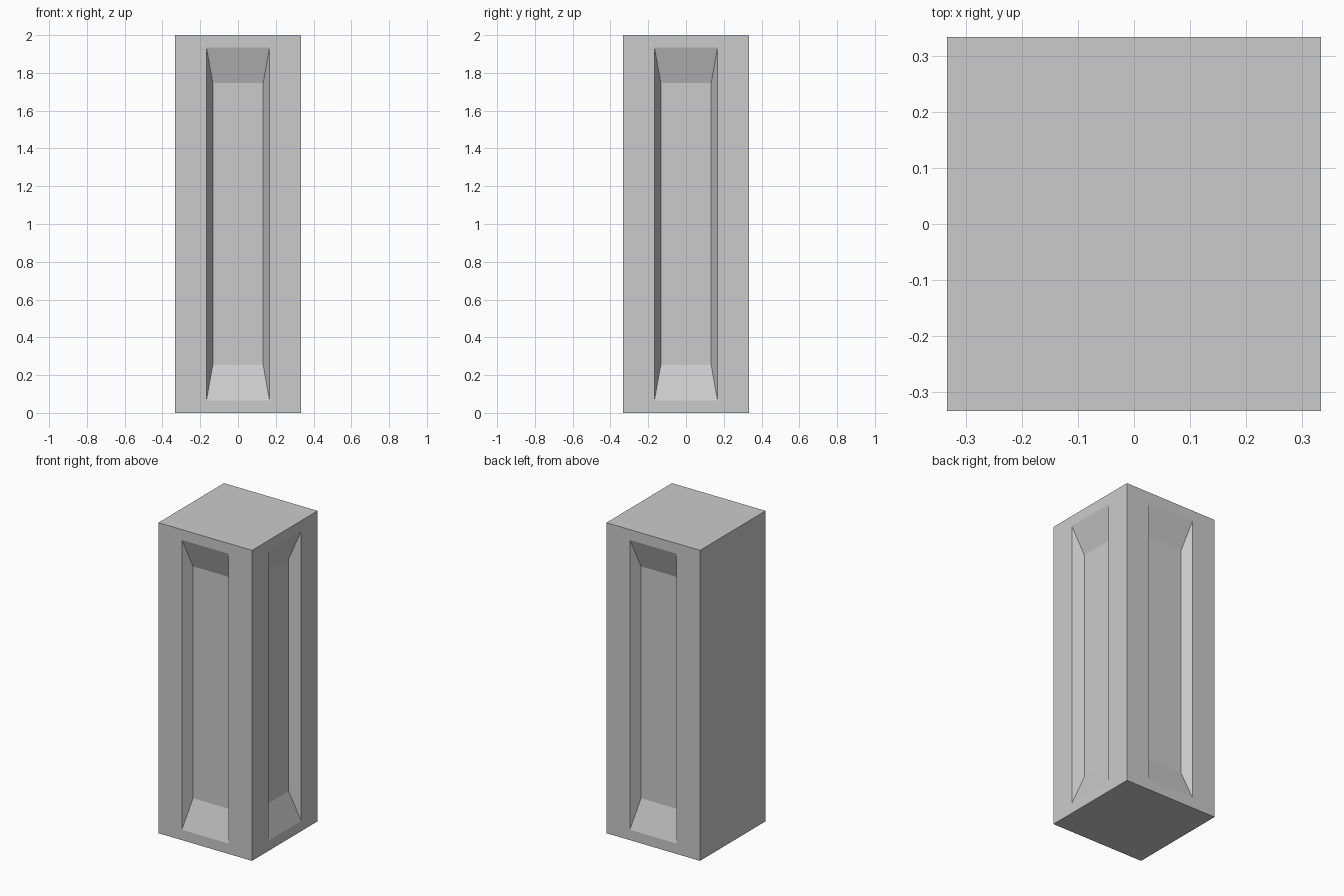
import bpy, bmesh
from mathutils import Vector

if "Cube" in bpy.data.objects:
    bpy.data.objects.remove(bpy.data.objects["Cube"])

W, H = 2 / 3, 2.0          # column width and height
DEPTH = 0.0667             # recess depth


def inset_to(bm, face, sx, sz, depth=0.0):
    """Inset a side face to a fraction of its own width / height, pushed inwards."""
    c, n = face.calc_center_median(), face.normal.copy()
    old = [v.co.copy() for v in face.verts]
    half_w = max((Vector((p.x, p.y, 0)) - Vector((c.x, c.y, 0))).length for p in old)
    half_h = max(abs(p.z - c.z) for p in old)
    bmesh.ops.inset_individual(bm, faces=[face], thickness=0.01, use_even_offset=True)
    across = n.cross(Vector((0, 0, 1)))
    for v in face.verts:
        d = v.co - c
        side = 1 if d.dot(across) > 0 else -1
        end = 1 if d.z > 0 else -1
        v.co = c + across * side * half_w * sx - n * depth
        v.co.z = c.z + end * half_h * sz


# Solid square column
bm = bmesh.new()
bmesh.ops.create_cube(bm, size=1)
for v in bm.verts:
    v.co = Vector((v.co.x * W, v.co.y * W, (v.co.z + 0.5) * H))
bm.normal_update()

# Tapered recessed panels on front, right and back; the left side stays plain
panels = [f for f in bm.faces if abs(f.normal.z) < 0.5 and f.normal.x > -0.5]
for f in panels:
    inset_to(bm, f, 0.5, 1.8667 / 2)
    bm.normal_update()
    inset_to(bm, f, 0.8, 0.8, DEPTH)
bm.normal_update()

mesh = bpy.data.meshes.new("panelled_column")
bm.to_mesh(mesh)
bm.free()
column = bpy.data.objects.new("panelled_column", mesh)
bpy.context.collection.objects.link(column)
